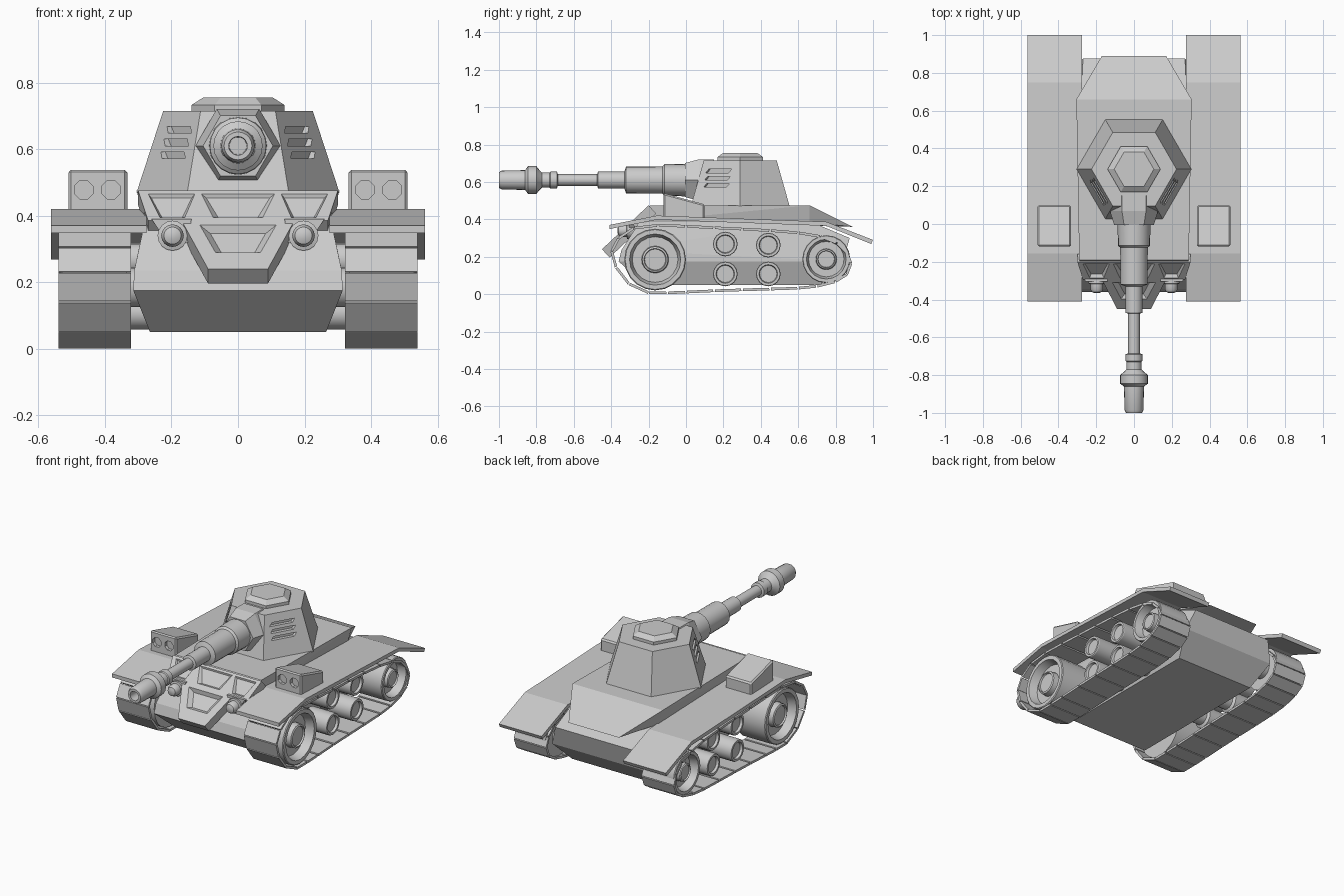
import bpy, bmesh, math
from mathutils import Vector

if "Cube" in bpy.data.objects:
    bpy.data.objects.remove(bpy.data.objects["Cube"])


def finish(name, bm, smooth=False):
    bmesh.ops.recalc_face_normals(bm, faces=bm.faces)
    me = bpy.data.meshes.new(name)
    bm.to_mesh(me)
    bm.free()
    ob = bpy.data.objects.new(name, me)
    bpy.context.collection.objects.link(ob)
    if smooth:
        activate(ob)
        bpy.ops.object.shade_smooth_by_angle(angle=math.radians(30))
    return ob


def activate(ob):
    bpy.ops.object.select_all(action='DESELECT')
    ob.select_set(True)
    bpy.context.view_layer.objects.active = ob


def hull(name, pts, mirror=False):
    """Convex solid around points, optionally mirrored in x."""
    bm = bmesh.new()
    for p in pts:
        bm.verts.new(p)
        if mirror and abs(p[0]) > 1e-6:
            bm.verts.new((-p[0], p[1], p[2]))
    bmesh.ops.convex_hull(bm, input=bm.verts)
    bmesh.ops.dissolve_limit(bm, angle_limit=0.01, verts=bm.verts, edges=bm.edges)
    return finish(name, bm)


def prism(bm, profile, x0, x1):
    """Extrude a y-z profile along x."""
    a = [bm.verts.new((x0, y, z)) for y, z in profile]
    b = [bm.verts.new((x1, y, z)) for y, z in profile]
    n = len(profile)
    bm.faces.new(a)
    bm.faces.new(b[::-1])
    for i in range(n):
        bm.faces.new((a[i], b[i], b[(i + 1) % n], a[(i + 1) % n]))


def lathe(name, profile, n, centre, axis, turn=0.0, smooth=True):
    """Revolve (position, radius) rings round an axis through centre."""
    bm = bmesh.new()
    rings = []
    for t, r in profile:
        ring = []
        for i in range(n):
            a = turn + 2 * math.pi * i / n
            u, v = r * math.cos(a), r * math.sin(a)
            p = {'x': (t, u, v), 'y': (u, t, v), 'z': (u, v, t)}[axis]
            ring.append(bm.verts.new(Vector(p) + Vector(centre)))
        rings.append(ring)
    for a, b in zip(rings, rings[1:]):
        for i in range(n):
            bm.faces.new((a[i], a[(i + 1) % n], b[(i + 1) % n], b[i]))
    bm.faces.new(rings[0])
    bm.faces.new(rings[-1])
    return finish(name, bm, smooth)


def cut(ob, cutters):
    for c in cutters:
        m = ob.modifiers.new("cut", 'BOOLEAN')
        m.operation, m.solver, m.object = 'DIFFERENCE', 'EXACT', c
        activate(ob)
        bpy.ops.object.modifier_apply(modifier=m.name)
        bpy.data.objects.remove(c)


# Lower hull and upper deck
hull("lower_hull", [(.265, -.22, .05), (.265, .72, .05), (.315, -.36, .175), (.315, .84, .175),
                    (.312, -.345, .235), (.28, -.25, .385), (.27, .875, .30), (.28, .66, .39)], True)
hull("upper_deck", [(.29, -.19, .475), (.305, .66, .475), (.28, -.27, .385),
                    (.28, .66, .385), (.17, .89, .36)], True)

# Sloped front plates with tapered recessed panels
NORMAL = Vector((0, -.673, .74))


def slope(x, z):
    return Vector((x, -.20 - (.475 - z) * 1.06, z))


def plate(name, outline):
    pts = [slope(x, z) for x, z in outline]
    return hull(name, pts + [p - NORMAL * .06 for p in pts])


def pocket(outline):
    pts = [slope(x, z) for x, z in outline]
    mid = sum(pts, Vector()) / len(pts)
    f = lambda k, d: [mid + (p - mid) * k + NORMAL * d for p in pts]
    return hull("pocket", f(1.28, .02) + f(.72, -.02))


upper = plate("upper_front_plate", [(-.30, .475), (.30, .475), (.27, .385), (-.27, .385)])
cut(upper, [pocket([(-.11, .465), (.11, .465), (.075, .395), (-.075, .395)])]
    + [pocket([(s * .27, .465), (s * .13, .465), (s * .16, .395), (s * .235, .395)]) for s in (1, -1)])
lower = plate("lower_front_plate", [(-.17, .386), (.17, .386), (.09, .24), (-.09, .24)])
cut(lower, [pocket([(-.115, .372), (.115, .372), (.068, .29), (-.068, .29)])])

# Turret with vent slots in its two front side faces
turret = lathe("turret", [(.47, .305), (.715, .225)], 6, (0, .29, 0), 'z', smooth=False)
slots = []
for s in (1, -1):
    for z in (.582, .62, .658):
        ap = (.305 - (z - .47) * .3265) * .866
        out, along = Vector((s * .866, -.5, 0)), Vector((s * .5, .866, 0))
        mid = Vector((0, .29, z)) + out * ap - along * .012
        slots.append(hull("slot", [mid + out * o + along * (a + h * .8) + Vector((0, 0, h))
                                   for o in (-.018, .03) for a in (-.07, .07) for h in (-.01, .01)]))
cut(turret, slots)
lathe("turret_hatch", [(.71, .14), (.733, .14), (.755, .105)], 6, (0, .29, 0), 'z', smooth=False)

# Gun mount and barrel
lathe("gun_mount", [(.15, .128), (.07, .128), (-.005, .105)], 6, (0, 0, .61), 'y', smooth=False)
lathe("gun_barrel", [(.05, .088), (-.115, .085), (-.125, .073), (-.32, .072), (-.33, .045),
                     (-.47, .045), (-.475, .031), (-.685, .031), (-.69, .045), (-.725, .045),
                     (-.73, .04), (-.77, .04), (-.785, .055), (-.80, .074), (-.845, .074),
                     (-.86, .053), (-.985, .05), (-1.0, .042), (-1.0, .028), (-.93, .026)],
      20, (0, 0, .61), 'y')

# Track outline (y, z), one plate per span
TRACK = [(-.28, .36), (-.15, .375), (0, .37), (.15, .362), (.3, .355), (.45, .347), (.6, .335),
         (.72, .315), (.81, .28), (.865, .225), (.89, .165), (.865, .1), (.8, .06), (.7, .035),
         (.6, .025), (.45, .02), (.3, .016), (.15, .011), (0, .004), (-.1, 0), (-.2, 0),
         (-.31, .05), (-.38, .14), (-.405, .23), (-.365, .305)]
# Fender top line (y, z)
FENDER = [(-.41, .37), (-.155, .42), (.75, .387), (1.0, .29)]

for s, side in ((1, "right"), (-1, "left")):
    # Fender
    bm = bmesh.new()
    prism(bm, FENDER + [(y - (.01 if y > .9 else 0), z - .022) for y, z in FENDER[::-1]], s * .275, s * .563)
    finish(side + "_fender", bm)

    # Track plates
    bm = bmesh.new()
    for a, b in zip(TRACK, TRACK[1:] + TRACK[:1]):
        a, b = Vector(a), Vector(b)
        d = (b - a).normalized()
        inward = Vector((d.y, -d.x)) * .014
        a, b = a + d * .003, b - d * .003
        prism(bm, [a, b, b + inward - d * .003, a + inward + d * .003], s * .322, s * .54)
    finish(side + "_track", bm)

    # Large dished wheels
    for name, y, z, r in (("front_wheel", -.165, .185, .165), ("rear_wheel", .75, .187, .128)):
        k = r / .165
        prof = [(.26, .06), (.335, .06), (.335, r), (.53, r), (.535, r * .97), (.535, r * .83),
                (.485, r * .74), (.485, r * .44), (.52, r * .42), (.525, r * .36), (.515, r * .34)]
        lathe(side + "_" + name, [(s * t, q) for t, q in prof], 20, (0, y, z), 'x')

    # Small road rollers
    for i, (y, z) in enumerate([(.21, .268), (.44, .262), (.21, .108), (.44, .108)]):
        prof = [(.25, .05), (.33, .05), (.34, .066), (.49, .066), (.495, .063), (.495, .05), (.48, .046)]
        lathe(f"{side}_roller_{i + 1}", [(s * t, q) for t, q in prof], 16, (0, y, z), 'x')

    # Lamp box with two recessed octagonal lamps
    box = hull(side + "_lamp_box", [(s * x, y, z) for x in (.333, .51) for y, z in
                                    ((-.12, .405), (-.12, .54), (.10, .48), (.10, .395))])
    m = box.modifiers.new("bevel", 'BEVEL')
    m.width, m.segments = .008, 1
    activate(box)
    bpy.ops.object.modifier_apply(modifier="bevel")
    cut(box, [lathe("lamp_hole", [(-.15, .03), (-.10, .03)], 8, (s * x, 0, .478), 'y',
                    math.pi / 8, False) for x in (.382, .464)])

    # Headlight with backing cup
    lathe(side + "_headlight", [(-.24, .03), (-.29, .045), (-.315, .045), (-.318, .034), (-.345, .034),
                                (-.36, .026), (-.366, .012)], 16, (s * .197, 0, .34), 'y')
    hull(side + "_headlight_bracket", [(s * x, y, z) for x, z in ((.26, .39), (.14, .39), (.15, .32), (.2, .30))
                                       for y in (-.22, -.305)])
